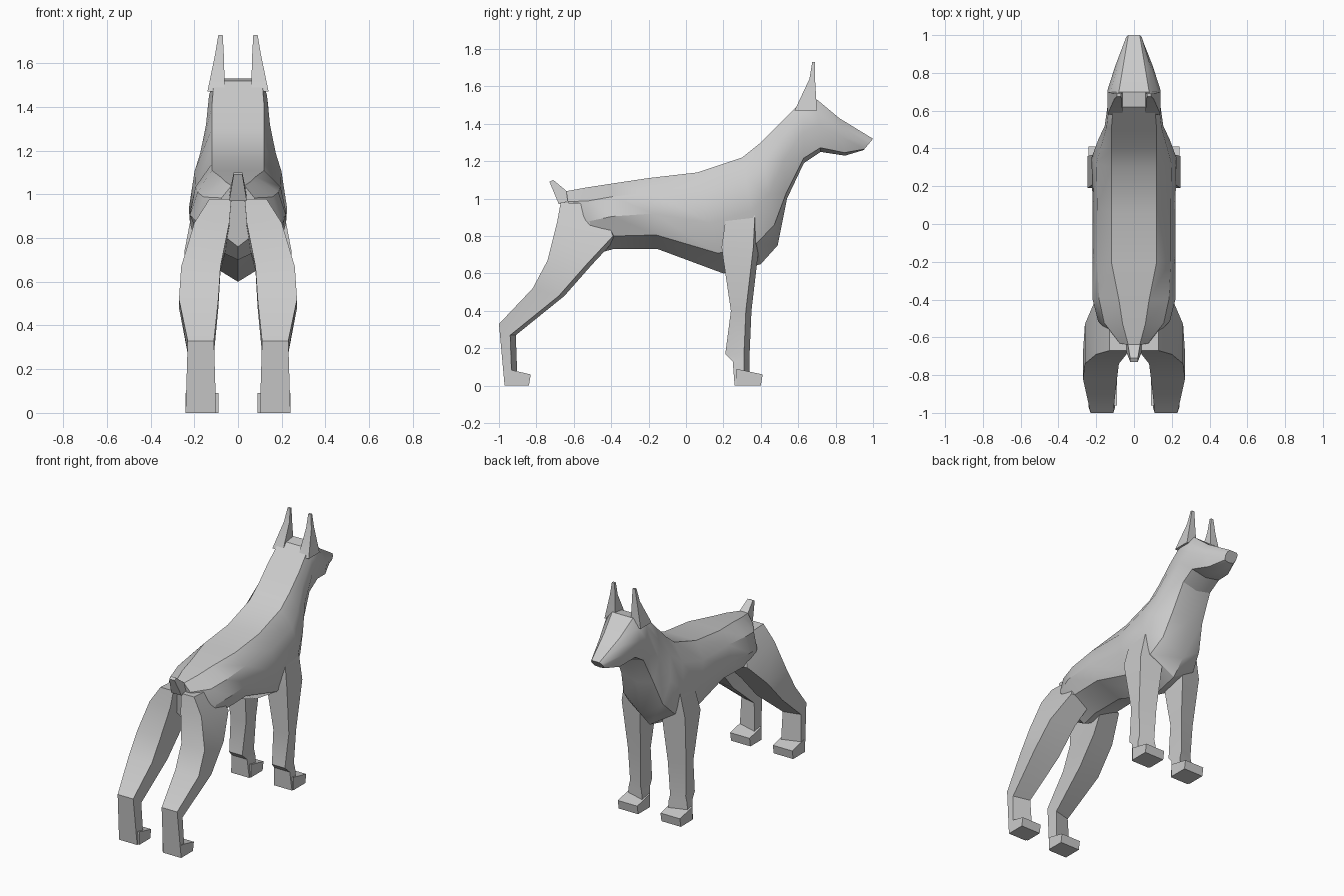
import bpy
import bmesh
import math
from mathutils import Vector

default_cube = bpy.data.objects.get("Cube")
if default_cube:
    bpy.data.objects.remove(default_cube, do_unlink=True)

# One plain coat colour for the whole animal
coat = bpy.data.materials.new("light_grey")
coat.use_nodes = True
coat.diffuse_color = (.6, .6, .6, 1)
shader = coat.node_tree.nodes["Principled BSDF"]
shader.inputs["Base Color"].default_value = coat.diffuse_color


def loft(name, rings, mirrored=False):
    """Skin closed rings of points, cap both ends, optionally mirror across x."""
    mesh = bpy.data.meshes.new(name)
    bm = bmesh.new()
    loops = [[bm.verts.new(point) for point in ring] for ring in rings]
    for lower, upper in zip(loops, loops[1:]):
        for i in range(len(lower)):
            # Negative indices wrap the ring around to its last point
            bm.faces.new((lower[i - 1], lower[i], upper[i], upper[i - 1]))
    bm.faces.new(loops[0])
    bm.faces.new(loops[-1])
    bmesh.ops.recalc_face_normals(bm, faces=bm.faces)
    bm.to_mesh(mesh)
    bm.free()
    mesh.materials.append(coat)

    part = bpy.data.objects.new(name, mesh)
    bpy.context.collection.objects.link(part)
    bpy.ops.object.select_all(action='DESELECT')
    part.select_set(True)
    bpy.context.view_layer.objects.active = part
    bpy.ops.object.shade_smooth_by_angle(angle=math.radians(30))
    if mirrored:
        part.modifiers.new("Mirror", 'MIRROR')


def body_ring(side_drop, top_y, top_z, belly_y, belly_z, back_width, flank_width):
    """Flat back, sloping shoulder line, full flank and keeled belly."""
    top = Vector((0, top_y, top_z))
    belly = Vector((0, belly_y, belly_z))
    shoulder_width = (back_width + 3 * flank_width) / 4
    outline = [
        (0, back_width),
        (.2, shoulder_width),
        (.5, flank_width),
        (side_drop, .8 * flank_width),
    ]
    left = [top.lerp(belly, drop) + Vector((width, 0, 0)) for drop, width in outline]
    right = [Vector((-point.x, point.y, point.z)) for point in reversed(left)]
    return left + [belly] + right


def slab(x, half_width, back, front, z, rear_lift=0, front_skew=0):
    """Section of a limb: rear edge raised, outer front corner set back."""
    left, right = x + half_width, x - half_width
    rear_z = z + rear_lift
    return [
        (right, back, rear_z),
        (left, back, rear_z),
        (left, front - front_skew, z),
        (right, front, z),
    ]


# Rump, belly, deep chest, neck, skull and muzzle in one skin
torso_stations = [
    (-.64, 1.04, -.6, .76, .03, .09),
    (-.53, 1.06, -.5, .7, .06, .19),
    (-.4, 1.08, -.39, .73, .08, .22),
    (-.2, 1.11, -.15, .73, .12, .22),
    (.06, 1.14, .2, .6, .12, .22),
    (.3, 1.22, .4, .65, .12, .225),
    (.4, 1.3, .49, .75, .12, .19),
]
head_stations = [
    (.5, 1.4, .54, 1, .12, .155),
    (.62, 1.52, .63, 1.19, .11, .14),
    (.7, 1.53, .72, 1.25, .08, .14),
    (.82, 1.43, .85, 1.23, .06, .1),
    (1, 1.32, .95, 1.26, .03, .045),
]
torso = [body_ring(.8, *station) for station in torso_stations]
neck_and_head = [body_ring(.92, *station) for station in head_stations]
loft("body_and_head", torso + neck_and_head)

# Hind legs: hip, thigh, knee, heel and foot
limb_skew = .03
hind_sections = [
    (.08, .05, -.67, -.42, .97, .01),
    (.12, .08, -.69, -.36, .8, .07),
    (.17, .09, -.74, -.5, .65, .02),
    (.18, .09, -.82, -.65, .48, .04),
    (.17, .06, -1, -.91, .27, .06),
    (.17, .07, -.97, -.9, 0, 0),
]
hind_rings = [slab(*section, limb_skew) for section in hind_sections]
loft("hind_legs", hind_rings, mirrored=True)

# Front legs: shoulder, elbow, forearm, wrist pad and foot
limb_x = .165
front_sections = [
    (.04, .22, .4, .95),
    (.08, .19, .39, .74),
    (.06, .24, .35, .4),
    (.05, .21, .34, .17),
    (.06, .25, .34, .13),
    (.07, .26, .34, 0),
]
front_rings = [slab(limb_x, *section, front_skew=limb_skew) for section in front_sections]
loft("front_legs", front_rings, mirrored=True)


def paws(name, heel, toe):
    """Low blocks with tops that slope down to the toe."""
    half_width = .075
    sole = slab(limb_x, half_width, heel, toe - .01, 0)
    instep = slab(limb_x, half_width, heel, toe, .06, rear_lift=.03)
    loft(name, [sole, instep], mirrored=True)


paws("hind_paws", heel=-.96, toe=-.83)
paws("front_paws", heel=.27, toe=.41)

# Upright ears, broad at the skull and narrow at the tip
ear_base = slab(.1, .04, .58, .7, 1.47)
ear_middle = slab(.085, .02, .66, .69, 1.64)
ear_tip = slab(.08, .01, .675, .69, 1.73)
loft("ears", [ear_base, ear_middle, ear_tip], mirrored=True)

# Short docked tail, tilted backwards
tail_root = slab(0, .04, -.68, -.59, 1, rear_lift=-.03)
tail_tip = slab(0, .02, -.73, -.71, 1.1, rear_lift=-.01)
loft("tail", [tail_root, tail_tip])
